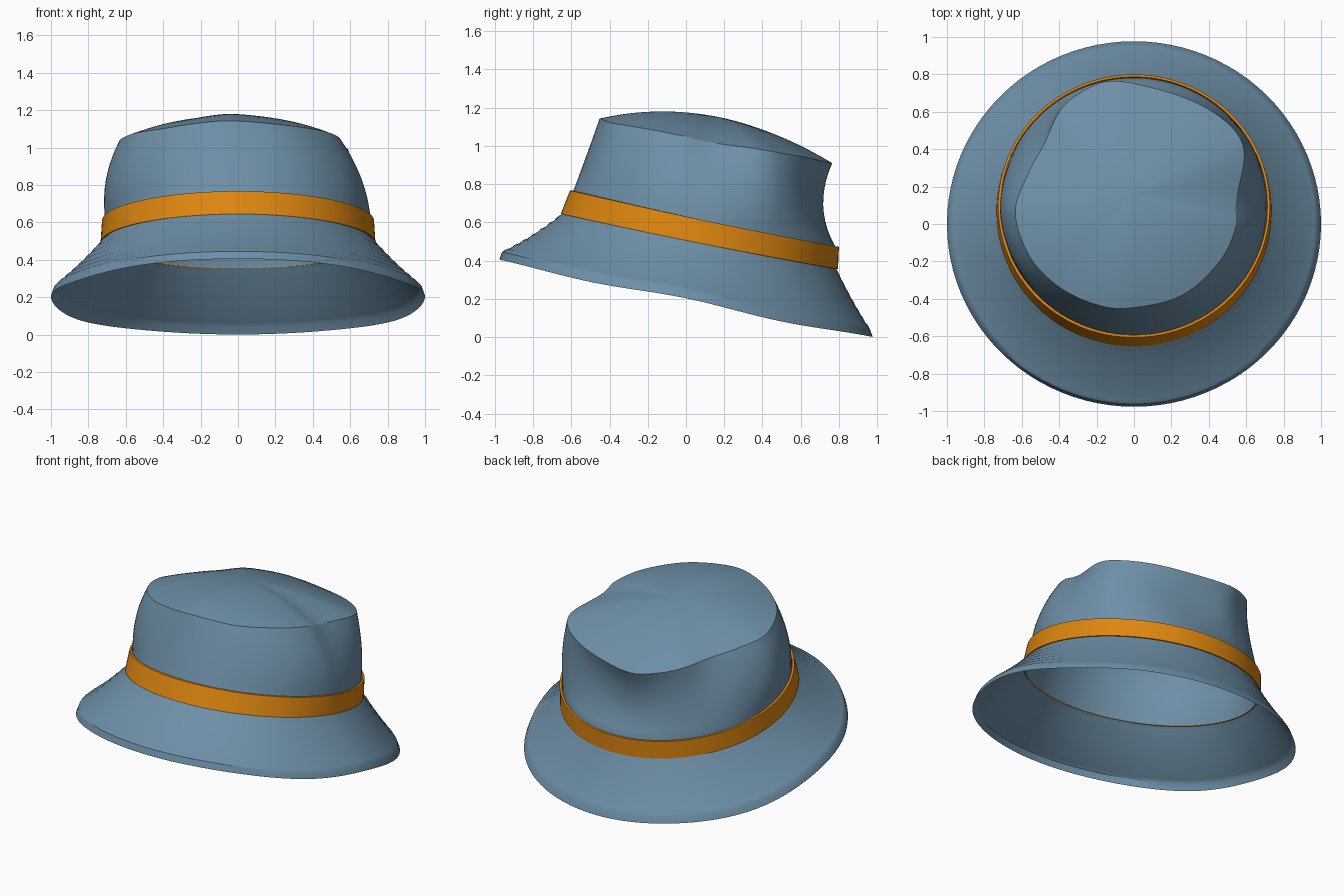
import bpy, bmesh, math
from mathutils import Vector

if "Cube" in bpy.data.objects:
    bpy.data.objects.remove(bpy.data.objects["Cube"])

N = 96
CEN = (0.0, 0.085)          # axis of the tilted crown and band


def material(name, rgb):
    m = bpy.data.materials.new(name)
    m.diffuse_color = (*rgb, 1)
    m.use_nodes = True
    m.node_tree.nodes["Principled BSDF"].inputs["Base Color"].default_value = m.diffuse_color
    return m


BLUE = material("dusty blue felt", (0.155, 0.275, 0.385))
ORANGE = material("orange ribbon", (0.73, 0.24, 0.005))


def loft(name, rings, mat, cap=None, closed=False):
    """Skin a list of rings of points; optionally cap the last ring with one point."""
    bm = bmesh.new()
    rows = [[bm.verts.new(p) for p in r] for r in rings]
    pairs = list(zip(rows, rows[1:]))
    if closed:
        pairs.append((rows[-1], rows[0]))
    for lo, hi in pairs:
        n = len(lo)
        for i in range(n):
            j = (i + 1) % n
            bm.faces.new((lo[i], lo[j], hi[j], hi[i]))
    if cap:
        c, last = bm.verts.new(cap), rows[-1]
        for i in range(len(last)):
            bm.faces.new((last[i], last[(i + 1) % len(last)], c))
    me = bpy.data.meshes.new(name)
    bm.to_mesh(me)
    bm.free()
    me.materials.append(mat)
    me.polygons.foreach_set("use_smooth", [True] * len(me.polygons))
    me.set_sharp_from_angle(angle=math.radians(32))
    ob = bpy.data.objects.new(name, me)
    bpy.context.collection.objects.link(ob)
    return ob


def smooth_loop(pts, steps):
    """Closed Catmull-Rom curve through the points."""
    pts = [Vector(p) for p in pts]
    out, n = [], len(pts)
    for i in range(n):
        a, b, c, d = (pts[(i + k) % n] for k in (-1, 0, 1, 2))
        for s in range(steps):
            t = s / steps
            out.append(0.5 * (2 * b + (c - a) * t + (2 * a - 5 * b + 4 * c - d) * t * t
                              + (3 * b - a - 3 * c + d) * t ** 3))
    return out


def oval(a, front, back, half_x, z_front, z_mid, z_back):
    """Point on a tilted oval at angle a."""
    c, s = math.cos(a), math.sin(a)
    ym, yr = (front + back) / 2, (back - front) / 2
    z = z_mid + s * (z_back - z_front) / 2 + s * s * ((z_front + z_back) / 2 - z_mid)
    return Vector((half_x * c, ym + yr * s, z))


def band_low(a, d=0.0):
    return oval(a, -0.655 + d, 0.795 - d, 0.735 - d, 0.645, 0.492, 0.355)


def band_high(a, d=0.0):
    return oval(a, -0.607 + d, 0.80 - d, 0.727 - d, 0.767, 0.610, 0.472)


ANGLES = [2 * math.pi * i / N for i in range(N)]


# Brim: flared sheet with a drooping lip and faint stitched ridges
def rim(a):
    x, y = math.cos(a), 0.977 * math.sin(a)
    return Vector((x, y, 0.203 - 0.207 * y - 0.018 * math.sin(math.pi * y) ** 2))


brim = [[rim(a) for a in ANGLES]]
ROWS = 14
for k in range(ROWS + 1):
    t = k / ROWS
    ring = []
    for a in ANGLES:
        p = rim(a)
        p = Vector((p.x * 0.985, p.y * 0.985, p.z + 0.04))
        q = band_low(a, 0.008)
        v = p.lerp(q, t)
        v.z += (0.003 if k % 2 else -0.003) * (0 < k < ROWS) - 0.012 * math.sin(math.pi * t)
        ring.append(v)
    brim.append(ring)
loft("brim", brim, BLUE)

# Ribbon: thin closed ring around the base of the crown
loft("hat_band", [[band_low(a) for a in ANGLES], [band_high(a) for a in ANGLES],
                  [band_high(a, 0.014) for a in ANGLES], [band_low(a, 0.014) for a in ANGLES]],
     ORANGE, closed=True)

# Crown: uneven upper edge, dented walls and a pillowed top
edge = smooth_loop([
    (-0.03, -0.45, 1.143), (0.25, -0.385, 1.12), (0.45, -0.21, 1.09), (0.54, -0.03, 1.055),
    (0.545, 0.12, 1.02), (0.59, 0.37, 0.985), (0.53, 0.51, 0.96), (0.37, 0.63, 0.94),
    (0.15, 0.715, 0.92), (-0.12, 0.765, 0.91), (-0.29, 0.70, 0.93), (-0.40, 0.60, 0.955),
    (-0.48, 0.43, 0.98), (-0.57, 0.26, 1.005), (-0.635, 0.06, 1.035), (-0.56, -0.17, 1.075),
    (-0.41, -0.33, 1.10), (-0.22, -0.425, 1.13)], 6)


def base_angle(p):
    return math.atan2((p.y - CEN[1]) / 0.70, p.x / 0.71)


walls = [[band_low(base_angle(p), 0.014) for p in edge]]
for k in range(11):
    t = k / 10
    ring = []
    for p in edge:
        a = base_angle(p)
        back = max(0.0, math.sin(a))
        bulge = 0.035 * math.cos(a) ** 2 - 0.055 * back ** 3
        v = band_high(a, 0.018).lerp(p, t)
        w = 4 * t * (1 - t) * bulge
        ring.append(v + Vector((math.cos(a) * w, math.sin(a) * w, 0)))
    walls.append(ring)
loft("crown_wall", walls, BLUE)

mid = Vector((-0.03, 0.15, 1.03))
top = []
for k in range(10):
    s = 1 - k / 10
    top.append([mid.lerp(p, s) + Vector((0, 0, 0.125 * (1 - s * s))) for p in edge])
loft("crown_top", top, BLUE, cap=mid + Vector((0, 0, 0.125)))
